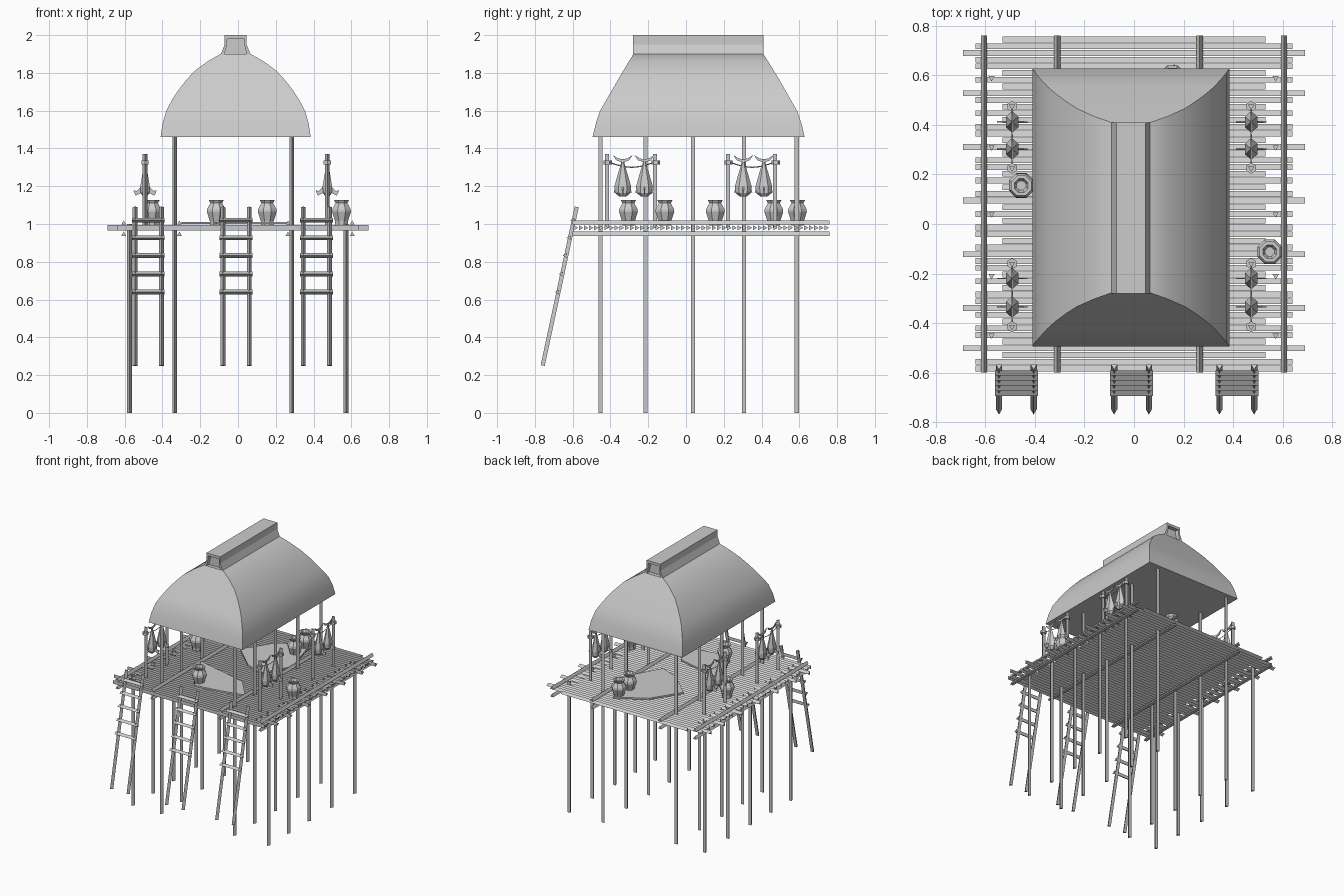
import bpy, bmesh, math
from mathutils import Vector

if "Cube" in bpy.data.objects:
    bpy.data.objects.remove(bpy.data.objects["Cube"])


def finish(name, bm, smooth=False):
    bmesh.ops.recalc_face_normals(bm, faces=bm.faces)
    me = bpy.data.meshes.new(name)
    bm.to_mesh(me)
    bm.free()
    ob = bpy.data.objects.new(name, me)
    bpy.context.collection.objects.link(ob)
    if smooth:
        bpy.context.view_layer.objects.active = ob
        ob.select_set(True)
        bpy.ops.object.shade_smooth_by_angle(angle=math.radians(30))
        ob.select_set(False)
    return ob


def loft(bm, rings):
    # Skin a list of closed rings and cap both ends
    vs = [[bm.verts.new(p) for p in ring] for ring in rings]
    n = len(vs[0])
    for a, b in zip(vs, vs[1:]):
        for i in range(n):
            j = (i + 1) % n
            bm.faces.new((a[i], a[j], b[j], b[i]))
    bm.faces.new(vs[0][::-1])
    bm.faces.new(vs[-1])


def rod(bm, p, q, r, apex, n=3):
    # Low-poly pole from p to q, first corner towards apex
    p, q, apex = Vector(p), Vector(q), Vector(apex)
    d = (q - p).normalized()
    u = (apex - d * apex.dot(d)).normalized()
    v = d.cross(u)
    ang = [2 * math.pi * i / n for i in range(n)]
    off = [(u * math.cos(a) + v * math.sin(a)) * r for a in ang]
    loft(bm, [[p + o for o in off], [q + o for o in off]])


def lathe(bm, x, y, prof, n, sx=1.0):
    loft(bm, [[(x + sx * r * math.cos(2 * math.pi * (i + .5) / n),
                y + r * math.sin(2 * math.pi * (i + .5) / n), z)
               for i in range(n)] for r, z in prof])


def prism_y(bm, pts, y0, y1):
    loft(bm, [[(x, y, z) for x, z in pts] for y in (y0, y1)])


# Stilts: outer ones stop at the deck, inner ones carry the roof
ROWS = (-.45, -.21, .04, .31, .59)
for name, cols, top in (("outer_stilts", (-.575, .572), 1.0),
                        ("roof_posts", (-.335, .285), 1.47)):
    bm = bmesh.new()
    for x in cols:
        for y in ROWS:
            rod(bm, (x, y, 0), (x, y, top), .0145, (0, -1, 0))
    finish(name, bm)

# Deck slats of varied length
bm = bmesh.new()
longs = (.675, .535, .305, .09, -.13, -.335, -.495)
for i in range(50):
    y = -.587 + i * .0271
    h = (.64, .64, .53, .64, .53)[i % 5]
    if min(abs(y - l) for l in longs) < .0136:
        h = .69
    rod(bm, (-h, y, .98), (h, y, .98), .0155, (0, 1, 0))
finish("deck_slats", bm)

# Beams above and below the slats
bm = bmesh.new()
for x in (-.605, -.31, .265, .605):
    for z in (1.004, .945):
        rod(bm, (x, -.6, z), (x, .76, z), .0145, (0, 0, 1))
finish("deck_beams", bm)

# Roof: rectangles lofted along a curved hip
cx = -.0125
bm = bmesh.new()
rings = []
for z, h, y0, y1 in ((1.46, .3975, -.495, .628), (1.53, .387, -.478, .612),
                     (1.60, .367, -.455, .588), (1.66, .335, -.42, .553),
                     (1.71, .302, -.391, .525), (1.76, .263, -.362, .496),
                     (1.81, .2175, -.333, .466), (1.86, .15, -.303, .435),
                     (1.90, .08, -.278, .41)):
    rings.append([(cx - h, y0, z), (cx + h, y0, z), (cx + h, y1, z), (cx - h, y1, z)])
loft(bm, rings)
finish("roof", bm, True)

# Ridge cap: flared side boards, top board and recessed core
bm = bmesh.new()
for s in (-1, 1):
    prism_y(bm, [(cx + s * a, z) for a, z in ((.08, 1.895), (.058, 1.95), (.058, 2.0),
                                              (.046, 2.0), (.046, 1.95), (.06, 1.895))], -.28, .41)
prism_y(bm, [(cx - .057, 1.98), (cx + .057, 1.98), (cx + .057, 2), (cx - .057, 2)], -.28, .41)
prism_y(bm, [(cx - .065, 1.89), (cx + .065, 1.89), (cx + .048, 1.95),
             (cx + .048, 1.985), (cx - .048, 1.985), (cx - .048, 1.95)], -.25, .38)
finish("ridge_cap", bm)

# Ladders
y_at = lambda z: -.755 + (z - .25) * .18 / .84
for k, x in enumerate((-.475, -.01, .415)):
    bm = bmesh.new()
    for s in (-.07, .07):
        rod(bm, (x + s, y_at(.25), .25), (x + s, y_at(1.09), 1.09), .0145, (0, -1, 0))
    for z in (.64, .735, .833, .927, 1.02):
        y = y_at(z) - .008
        rod(bm, (x - .087, y, z), (x + .087, y, z), .0145, (0, -1, 0))
    finish(f"ladder_{k + 1}", bm)

# Drying racks with a pair of hanging fish on a sagging rope
FISH = ((.004, 1.345), (.012, 1.31), (.027, 1.26), (.044, 1.20), (.042, 1.165), (.018, 1.145))


def plate(bm, pts, axis, t=.003):
    # Thin flat plate, thickened along the given axis
    a = Vector(axis) * t
    loft(bm, [[Vector(p) - a for p in pts], [Vector(p) + a for p in pts]])


for k, (x, ya, yb, fish) in enumerate((
        (-.492, -.415, -.16, (-.335, -.22)), (-.492, .225, .475, (.303, .412)),
        (.473, -.415, -.16, (-.335, -.22)), (.473, .225, .475, (.303, .412)))):
    bm = bmesh.new()
    for y in (ya, yb):
        rod(bm, (x, y, .98), (x, y, 1.37), .0145, (0, -1, 0))
        rod(bm, (x, y, 1.315), (x, y, 1.335), .022, (0, 1, 0), 6)
    rope = [(x, ya + (yb - ya) * t / 6, 1.33 - .03 * math.sin(math.pi * t / 6)) for t in range(7)]
    for a, b in zip(rope, rope[1:]):
        rod(bm, a, b, .003, (1, 0, 0), 4)
    finish(f"drying_rack_{k + 1}", bm)
    bm = bmesh.new()
    for y in fish:
        lathe(bm, x, y, FISH, 6, .65)
        for s in (-1, 1):
            # Crescent tail, side fins and belly fins
            plate(bm, [(x, y, 1.325), (x, y + s * .035, 1.338), (x, y + s * .052, 1.365),
                       (x, y + s * .025, 1.348), (x, y, 1.342)], (1, 0, 0))
            plate(bm, [(x + s * .02, y, 1.20), (x + s * .045, y, 1.175),
                       (x + s * .062, y, 1.178), (x + s * .05, y, 1.15),
                       (x + s * .02, y, 1.165)], (0, 1, 0))
            plate(bm, [(x, y + s * .03, 1.21), (x, y + s * .05, 1.165),
                       (x, y + s * .03, 1.17)], (1, 0, 0))
    finish(f"hanging_fish_{k + 1}", bm)

# Clay pots
POT = ((.036, .993), (.037, 1.015), (.054, 1.065), (.052, 1.08), (.034, 1.11), (.044, 1.128), (.03, 1.128), (.02, 1.11))
for k, (x, y) in enumerate(((-.115, -.305), (.548, -.112), (-.455, .155), (.155, .465), (.155, .59))):
    bm = bmesh.new()
    lathe(bm, x, y, POT, 8)
    finish(f"pot_{k + 1}", bm)

# Flat mats lying on the deck
for k, pts in enumerate((((-.30, -.02), (-.11, -.37), (.09, -.34), (.27, -.30), (.127, -.127)),
                         ((.165, .645), (-.05, .52), (-.19, .30), (0, .12), (.15, .06), (.27, .27)))):
    bm = bmesh.new()
    plate(bm, [(x, y, 1.005) for x, y in pts], (0, 0, 1), .006)
    finish(f"floor_mat_{k + 1}", bm)
